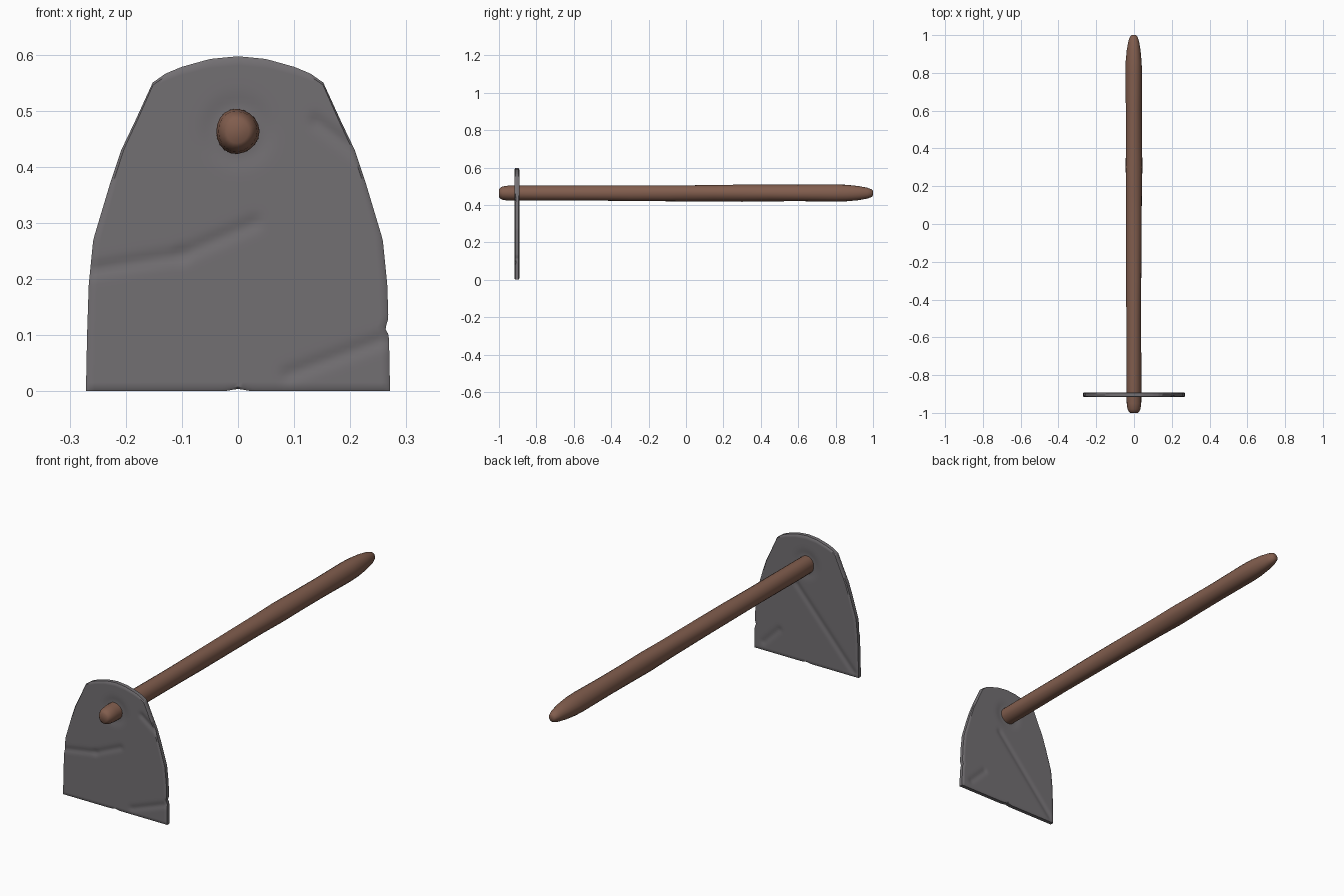
import bpy, bmesh, math
from mathutils import Vector

if "Cube" in bpy.data.objects:
    bpy.data.objects.remove(bpy.data.objects["Cube"])


def lerp_table(table, t):
    for (a, va), (b, vb) in zip(table, table[1:]):
        if t <= b:
            return va + (vb - va) * (t - a) / (b - a)
    return table[-1][1]


def seg_dist(p, a, b):
    p, a, b = Vector(p), Vector(a), Vector(b)
    d = b - a
    t = max(0, min(1, (p - a).dot(d) / d.dot(d)))
    return (p - a - d * t).length


def finish(name, bm, color, angle):
    bmesh.ops.recalc_face_normals(bm, faces=bm.faces)
    me = bpy.data.meshes.new(name)
    bm.to_mesh(me)
    bm.free()
    ob = bpy.data.objects.new(name, me)
    bpy.context.collection.objects.link(ob)
    mat = bpy.data.materials.new(name + "_mat")
    mat.diffuse_color = color
    mat.use_nodes = True
    mat.node_tree.nodes["Principled BSDF"].inputs["Base Color"].default_value = mat.diffuse_color
    me.materials.append(mat)
    bpy.ops.object.select_all(action='DESELECT')
    ob.select_set(True)
    bpy.context.view_layer.objects.active = ob
    bpy.ops.object.shade_smooth_by_angle(angle=math.radians(angle))


# Blade: hammered plate with worn edges and scratches on both faces
HALF_W = [(0, .271), (.1, .269), (.19, .266), (.27, .258), (.37, .228),
          (.43, .208), (.48, .184), (.55, .152)]
TOP = [(0, .597), (.33, .592), (.66, .578), (.85, .566), (1, .55)]
FRONT_CUTS = [((-.27, .215), (-.1, .243)), ((-.1, .243), (.03, .3)),
              ((.28, .1), (.09, .03)), ((.14, .48), (.22, .42))]
BACK_CUTS = [((.05, .36), (-.25, .02)), ((.22, .04), (.14, .12))]
CY, HALF_T, HANDLE_Z = -.904, .0128, .463
NU, NV = 64, 64


def edge_steps(n, lo, hi):
    m = .012 * (hi - lo)
    return [lo] + [lo + m + (hi - lo - 2 * m) * i / (n - 2) for i in range(n - 1)] + [hi]


def build_blade():
    bm = bmesh.new()
    us, vs = edge_steps(NU, -1, 1), edge_steps(NV, 0, 1)
    sides = []
    for sign, cuts in ((-1, FRONT_CUTS), (1, BACK_CUTS)):
        grid = []
        for j, v in enumerate(vs):
            row = []
            for i, u in enumerate(us):
                z = v * lerp_table(TOP, abs(u))
                x = u * lerp_table(HALF_W, v * .55)
                if u > .9:
                    x -= .006 * math.exp(-((z - .113) / .009) ** 2)
                if j == 0:
                    z += .004 * math.exp(-(x / .015) ** 2)
                depth = sum(.004 * math.exp(-(seg_dist((x, z), a, b) / .012) ** 2)
                            for a, b in cuts)
                depth += .003 * math.exp(-((math.hypot(x, z - HANDLE_Z) - .045) / .02) ** 2)
                rim = i in (0, NU) or j in (0, NV)
                t = HALF_T - min(depth, .005) - (.004 if rim else 0)
                row.append(bm.verts.new((x, CY + sign * t, z)))
            grid.append(row)
        for j in range(NV):
            for i in range(NU):
                bm.faces.new((grid[j][i], grid[j][i + 1], grid[j + 1][i + 1], grid[j + 1][i]))
        loop = (grid[0] + [r[-1] for r in grid[1:]] + grid[-1][-2::-1]
                + [r[0] for r in grid[-2:0:-1]])
        sides.append(loop)
    a, b = sides
    for k in range(len(a)):
        n = (k + 1) % len(a)
        bm.faces.new((a[k], a[n], b[n], b[k]))
    finish("blade", bm, (.17, .16, .17, 1), 40)


# Handle: rounded, slightly uneven wooden shaft
SHAFT = [(-1, .021), (-.993, .029), (-.98, .036), (-.95, .040), (-.8, .041), (-.5, .0405),
         (-.3, .042), (-.1, .0425), (0, .043), (.15, .0435), (.3, .046), (.45, .0445),
         (.6, .044), (.8, .046), (.86, .044), (.92, .038), (.97, .029), (.993, .02), (1, .012)]


def build_handle():
    bm = bmesh.new()
    n, rings = 20, []
    for y, r in SHAFT:
        ring = []
        for k in range(n):
            a = math.tau * k / n
            rr = r * (1 + .025 * math.sin(3 * a + 5 * y))
            ring.append(bm.verts.new((-.001 + .96 * rr * math.cos(a), y,
                                      HANDLE_Z + rr * math.sin(a))))
        rings.append(ring)
    for p, q in zip(rings, rings[1:]):
        for k in range(n):
            bm.faces.new((p[k], p[(k + 1) % n], q[(k + 1) % n], q[k]))
    bm.faces.new(rings[0])
    bm.faces.new(rings[-1])
    finish("handle", bm, (.22, .11, .075, 1), 60)


build_blade()
build_handle()
